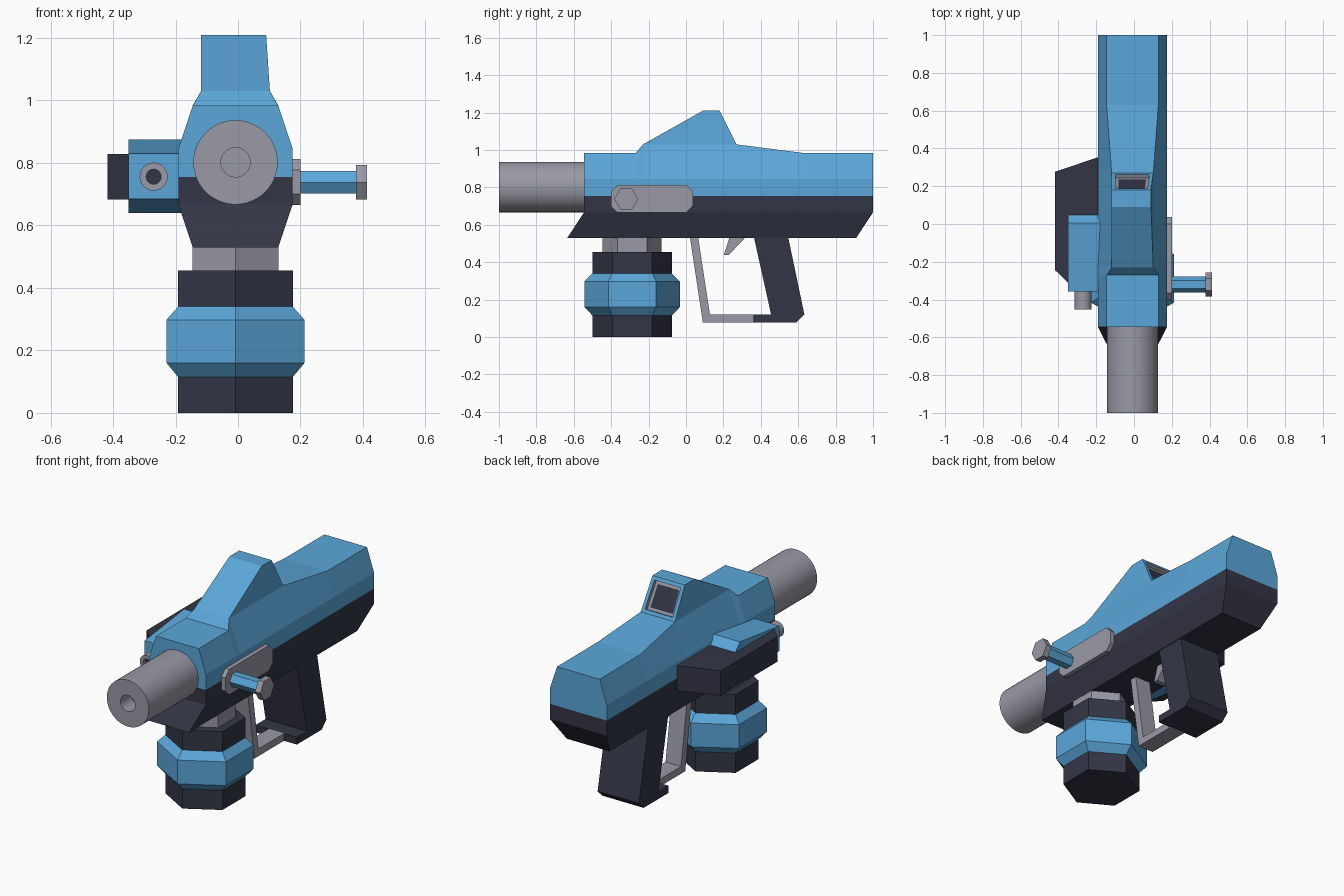
import bpy, bmesh, math

if "Cube" in bpy.data.objects:
    bpy.data.objects.remove(bpy.data.objects["Cube"])

CX = -0.008  # centre line of the body


def material(name, rgb):
    m = bpy.data.materials.new(name)
    m.diffuse_color = (*rgb, 1)
    m.use_nodes = True
    m.node_tree.nodes["Principled BSDF"].inputs["Base Color"].default_value = m.diffuse_color
    return m


BLUE = material("blue", (0.105, 0.387, 0.70))
DARK = material("dark", (0.033, 0.036, 0.06))
GREY = material("grey", (0.32, 0.32, 0.38))


def loft(name, rings, mats, smooth=False, edit=None):
    """Bridge equal-length rings of points and cap both ends."""
    bm = bmesh.new()
    vr = [[bm.verts.new(p) for p in r] for r in rings]
    n = len(vr[0])
    for a, b in zip(vr, vr[1:]):
        for i in range(n):
            j = (i + 1) % n
            bm.faces.new((a[i], a[j], b[j], b[i]))
    bm.faces.new(vr[0][::-1])
    bm.faces.new(vr[-1])
    bmesh.ops.recalc_face_normals(bm, faces=bm.faces)
    if edit:
        edit(bm)
    me = bpy.data.meshes.new(name)
    bm.to_mesh(me)
    bm.free()
    for m in mats:
        me.materials.append(m)
    ob = bpy.data.objects.new(name, me)
    bpy.context.collection.objects.link(ob)
    if smooth:
        bpy.ops.object.select_all(action='DESELECT')
        ob.select_set(True)
        bpy.context.view_layer.objects.active = ob
        bpy.ops.object.shade_smooth_by_angle(angle=math.radians(30))
    return ob


def side_prism(name, profile, x0, x1, mat):
    """Extrude a (y, z) profile along x."""
    return loft(name, [[(x, y, z) for y, z in profile] for x in (x0, x1)], [mat])


def lathe(name, axis, centre, stations, sides, mat, turn=0.0, smooth=False):
    """Stack regular polygons (radius, position) along an axis."""
    rings = []
    for r, pos in stations:
        ring = []
        for i in range(sides):
            a = turn + math.tau * i / sides
            u, v = centre[0] + r * math.cos(a), centre[1] + r * math.sin(a)
            ring.append({'x': (pos, u, v), 'y': (u, pos, v), 'z': (u, v, pos)}[axis])
        rings.append(ring)
    return loft(name, rings, [mat], smooth)


# Upper shell: cross-sections along y as (y, top z, top half width)
sections = [(-0.545, 0.983, 0.137), (-0.27, 0.983, 0.137), (-0.23, 1.03, 0.11),
            (0.27, 1.03, 0.11), (0.63, 0.984, 0.137), (1.0, 0.983, 0.137)]
rings = []
for y, z, w in sections:
    half = [(0.183, 0.755), (0.183, 0.845), (w, z)]
    outline = half + [(-x, h) for x, h in reversed(half)]
    rings.append([(CX + x, y, h) for x, h in outline])
loft("upper_shell", rings, [BLUE])

# Lower shell: rectangles stacked in z, sheared forward at the bottom
rings = []
for z, w, y0, y1 in [(0.755, 0.183, -0.545, 1.0), (0.667, 0.183, -0.545, 1.0),
                     (0.53, 0.137, -0.635, 0.91)]:
    rings.append([(CX - w, y0, z), (CX + w, y0, z), (CX + w, y1, z), (CX - w, y1, z)])
loft("lower_shell", rings, [DARK])


# Sight housing with a recessed rear screen
def rear_screen(bm):
    f = next(f for f in bm.faces if f.normal.y > 0.7)
    for thick, depth, mat in [(0.02, 0, 0), (0.001, -0.02, 1), (0.015, 0, 1)]:
        res = bmesh.ops.inset_region(bm, faces=[f], thickness=thick, depth=depth,
                                     use_even_offset=True)
        for g in res["faces"]:
            g.material_index = mat
    f.material_index = 2


sight = [(-0.23, 1.03, 0.102), (0.09, 1.21, 0.09), (0.18, 1.21, 0.09), (0.27, 1.03, 0.102)]
loft("sight_housing", [[(-0.118, y, z) for y, z, _ in sight],
                       [(x, y, z) for y, z, x in sight]],
     [BLUE, GREY, DARK], edit=rear_screen)

# Barrel with bore
lathe("barrel", 'y', (CX, 0.802),
      [(0.135, -0.5), (0.135, -1.0), (0.047, -1.0), (0.047, -0.9)], 48, GREY, smooth=True)

# Hexagonal canister under the front
can = (CX, -0.288)
for name, stations, mat in [
        ("canister_neck", [(0.158, 0.455), (0.158, 0.54)], GREY),
        ("canister_cap", [(0.212, 0.34), (0.212, 0.455)], DARK),
        ("canister_band", [(0.212, 0.115), (0.255, 0.16), (0.255, 0.298), (0.212, 0.34)], BLUE),
        ("canister_base", [(0.212, 0.0), (0.212, 0.115)], DARK)]:
    lathe(name, 'z', can, stations, 6, mat, turn=math.pi / 2)

# Grip, trigger guard and trigger
side_prism("grip", [(0.362, 0.54), (0.545, 0.54), (0.633, 0.12), (0.59, 0.078),
                    (0.362, 0.078), (0.362, 0.12), (0.455, 0.12)],
           CX - 0.133, CX + 0.133, DARK)
side_prism("trigger_guard", [(0.02, 0.54), (0.09, 0.078), (0.365, 0.078), (0.365, 0.12),
                             (0.128, 0.12), (0.064, 0.54)], CX - 0.05, CX + 0.05, GREY)
side_prism("trigger", [(0.235, 0.54), (0.325, 0.54), (0.23, 0.44), (0.202, 0.44)],
           CX - 0.035, CX + 0.035, GREY)

# Right side: chamfered plate with a charging handle
c = 0.036
y0, y1, z0, z1 = -0.402, 0.037, 0.665, 0.813
side_prism("handle_plate", [(y0 + c, z0), (y1 - c, z0), (y1, z0 + c), (y1, z1 - c),
                            (y1 - c, z1), (y0 + c, z1), (y0, z1 - c), (y0, z0 + c)],
           0.15, 0.2, GREY)
lathe("handle_bar", 'x', (-0.32, 0.738), [(0.042, 0.19), (0.042, 0.38)], 6, BLUE)
lathe("handle_knob", 'x', (-0.32, 0.738), [(0.064, 0.378), (0.064, 0.413)], 6, GREY)

# Left side: dark housing, blue pod and small tube
plan = [(-0.15, 0.367), (-0.417, 0.277), (-0.417, -0.245), (-0.35, -0.31), (-0.15, -0.31)]
loft("side_housing", [[(x, y, z) for x, y in plan] for z in (0.683, 0.828)], [DARK])
side_prism("side_pod", [(-0.357, 0.685), (-0.357, 0.83), (0.005, 0.875), (0.047, 0.83),
                        (0.047, 0.685), (0.005, 0.64)], -0.35, -0.15, BLUE)
lathe("side_tube", 'y', (-0.27, 0.756),
      [(0.045, -0.34), (0.045, -0.452), (0.024, -0.452), (0.024, -0.38)], 24, GREY, smooth=True)
lathe("side_tube_bore", 'y', (-0.27, 0.756), [(0.0238, -0.375), (0.0238, -0.43)], 24, DARK,
      smooth=True)
